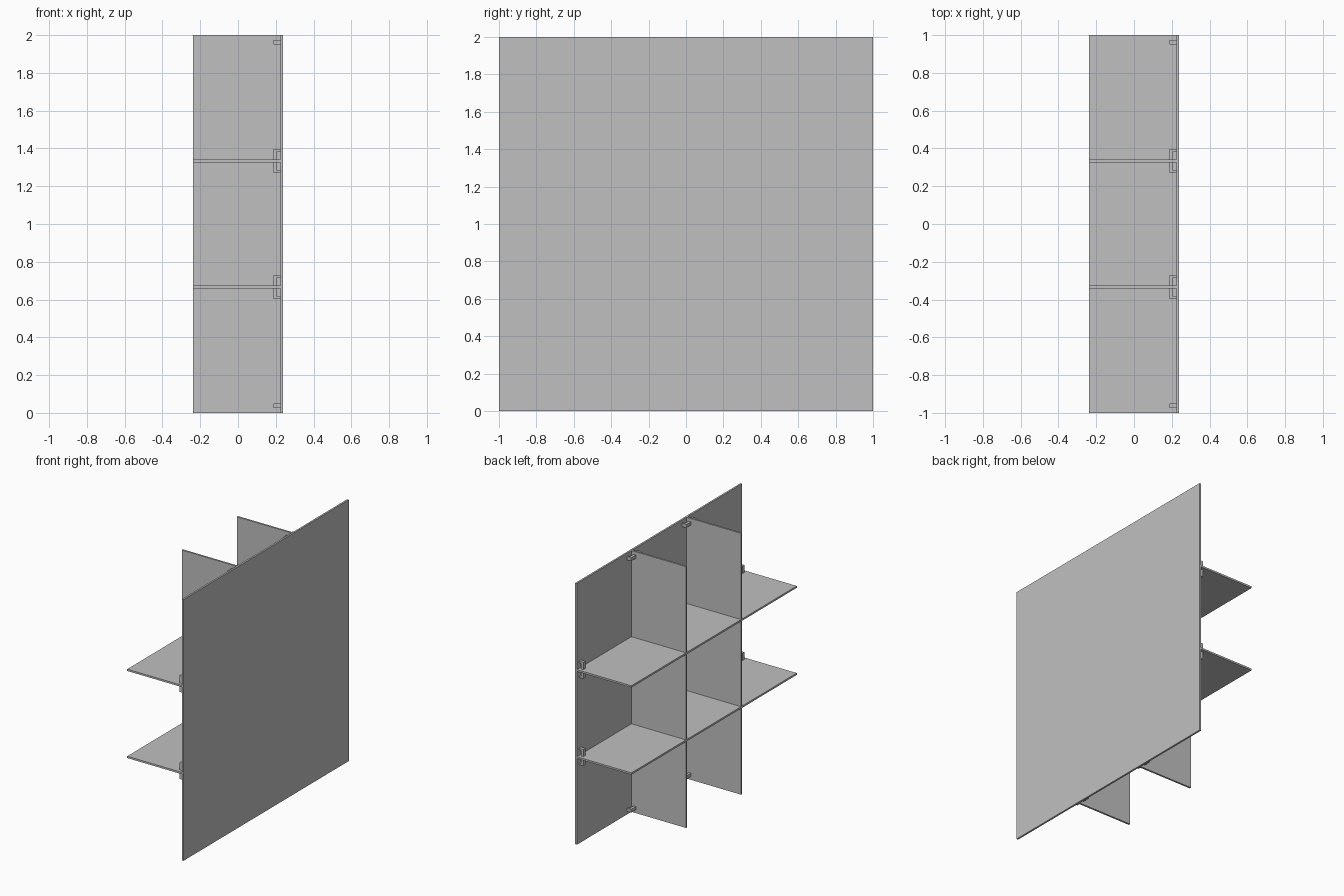
import bpy
import bmesh
from mathutils import Matrix, Vector

cube = bpy.data.objects.get("Cube")
if cube:
    bpy.data.objects.remove(cube, do_unlink=True)

GREY = (0.53, 0.53, 0.53, 1)
mat = bpy.data.materials.new("plain grey")
mat.use_nodes = True
mat.diffuse_color = GREY
mat.node_tree.nodes["Principled BSDF"].inputs["Base Color"].default_value = GREY

HALF = 0.238        # half depth of the whole unit
THICK = 0.014       # board thickness
INNER = HALF - THICK  # inner face of the back panel
THIRD = 1 / 3       # offset of the boards from the middle


def add_object(name, bm):
    bmesh.ops.recalc_face_normals(bm, faces=bm.faces)
    mesh = bpy.data.meshes.new(name)
    bm.to_mesh(mesh)
    bm.free()
    mesh.materials.append(mat)
    obj = bpy.data.objects.new(name, mesh)
    bpy.context.collection.objects.link(obj)
    return obj


def board(name, low, high):
    low, high = Vector(low), Vector(high)
    bm = bmesh.new()
    place = Matrix.Translation((low + high) / 2) @ Matrix.Diagonal((*(high - low), 1))
    bmesh.ops.create_cube(bm, size=1, matrix=place)
    return add_object(name, bm)


def clip(name, offset, side, end, upright):
    """Hooked clip that joins a board to the panel near one end of the board."""
    # Profile: distance from the panel, distance from the board face
    profile = [(0.037, 0), (0.037, 0.056), (0, 0.056),
               (0, 0.043), (0.017, 0.043), (0.017, 0)]
    bm = bmesh.new()
    verts = []
    for away, rise in profile:
        across = offset + side * (THICK / 2 + rise)
        along = end * 0.95
        yz = (across, 1 + along) if upright else (along, 1 + across)
        verts.append(bm.verts.new((INNER - away, *yz)))
    face = bm.faces.new(verts)
    result = bmesh.ops.extrude_face_region(bm, geom=[face])
    moved = [v for v in result["geom"] if isinstance(v, bmesh.types.BMVert)]
    step = end * 0.025
    bmesh.ops.translate(bm, verts=moved, vec=(0, 0, step) if upright else (0, step, 0))
    return add_object(name, bm)


# Large square panel
board("back_panel", (INNER, -1, 0), (HALF, 1, 2))

# Crossing shelves and dividers, each with clips at both ends
for sign, label in ((-1, "first"), (1, "second")):
    mid = sign * THIRD
    a, b = mid - THICK / 2, mid + THICK / 2
    board(label + "_shelf", (-HALF, -1, 1 + a), (INNER, 1, 1 + b))
    board(label + "_divider", (-HALF, a, 0), (INNER, b, 2))
    for side in (-1, 1):
        for end in (-1, 1):
            clip(label + "_shelf_clip", mid, side, end, False)
            clip(label + "_divider_clip", mid, side, end, True)
